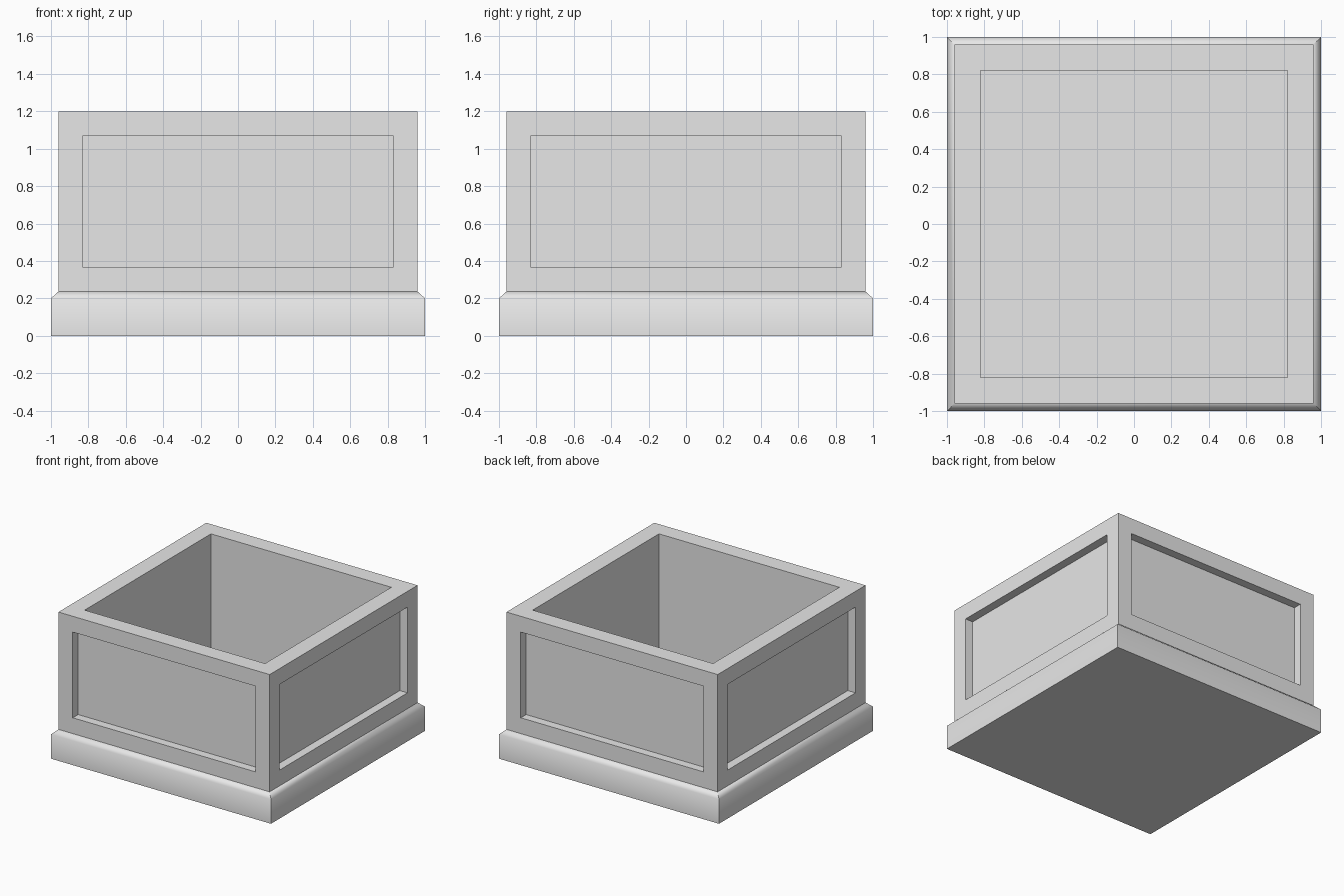
import bpy
import bmesh
import math

old = bpy.data.objects.get("Cube")
if old:
    bpy.data.objects.remove(old, do_unlink=True)

BODY_HALF, BASE_HALF = 0.96, 1.0
BASE_EDGE, BASE_TOP, TOP = 0.2, 0.236, 1.2

stone = bpy.data.materials.new("light grey")
stone.use_nodes = True
stone.diffuse_color = (0.8, 0.8, 0.8, 1)
stone.node_tree.nodes["Principled BSDF"].inputs["Base Color"].default_value = (0.8, 0.8, 0.8, 1)


def add_object(name, bm):
    bmesh.ops.recalc_face_normals(bm, faces=bm.faces)
    mesh = bpy.data.meshes.new(name)
    bm.to_mesh(mesh)
    bm.free()
    mesh.materials.append(stone)
    obj = bpy.data.objects.new(name, mesh)
    bpy.context.collection.objects.link(obj)
    return obj


def box(half, z0, z1):
    bm = bmesh.new()
    bmesh.ops.create_cube(bm, size=2)
    for v in bm.verts:
        v.co.x *= half
        v.co.y *= half
        v.co.z = z1 if v.co.z > 0 else z0
    bm.normal_update()
    return bm


def recess(bm, face, border, depth):
    """Leave a flat border, then sink the middle with straight walls."""
    direction = face.normal.copy()
    bmesh.ops.inset_individual(bm, faces=[face], thickness=border, use_even_offset=True)
    sunk = bmesh.ops.extrude_discrete_faces(bm, faces=[face])["faces"][0]
    bmesh.ops.translate(bm, verts=sunk.verts, vec=-direction * depth)


# Planter body: four recessed panels and an open well
body = box(BODY_HALF, BASE_TOP, TOP)
sides = [f for f in body.faces if abs(f.normal.z) < 0.5]
top = next(f for f in body.faces if f.normal.z > 0.5)
for side in sides:
    recess(body, side, 0.13, 0.07)
recess(body, top, 0.14, TOP - BASE_TOP - 0.01)
add_object("planter_body", body)

# Base plinth: square block with a sloped upper edge
base = box(BASE_HALF, 0, BASE_EDGE)
cap = next(f for f in base.faces if f.normal.z > 0.5)
bmesh.ops.inset_individual(base, faces=[cap], thickness=BASE_HALF - BODY_HALF,
                           depth=BASE_TOP - BASE_EDGE, use_even_offset=True)
plinth = add_object("base_plinth", base)

# Soft shading across the slope, crisp corners
bpy.ops.object.select_all(action="DESELECT")
plinth.select_set(True)
bpy.context.view_layer.objects.active = plinth
bpy.ops.object.shade_smooth_by_angle(angle=math.radians(55))
